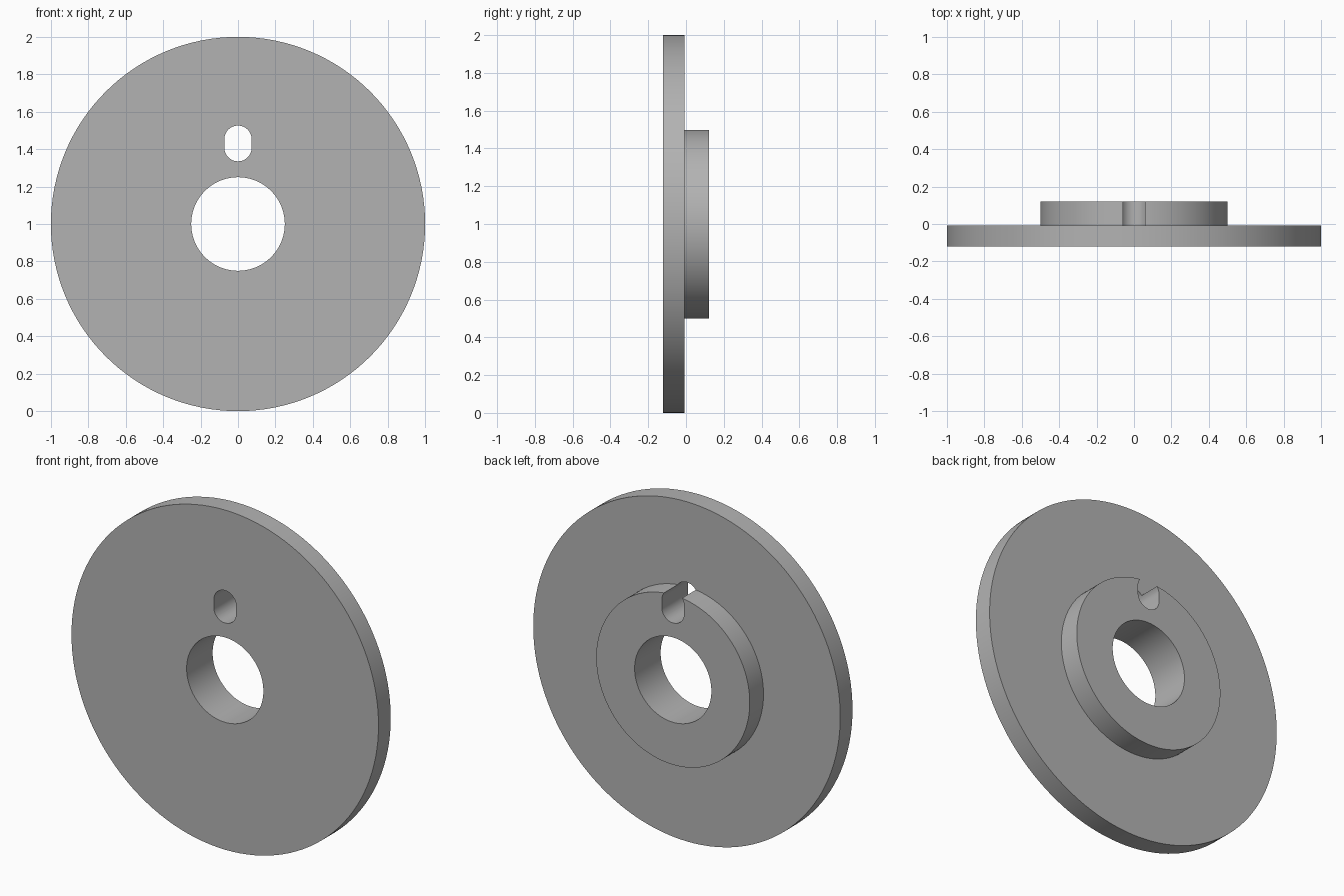
import bpy
import bmesh
from math import pi, cos, sin, radians
from mathutils import Vector, Matrix

cube = bpy.data.objects.get("Cube")
if cube:
    bpy.data.objects.remove(cube, do_unlink=True)

SEGMENTS = 128
CENTRE_Z = 1.0
FRONT, STEP, BACK = -0.121, -0.007, 0.121
DISC_R, HUB_R, BORE_R = 1.0, 0.5, 0.25
SLOT_R, SLOT_LOW, SLOT_HIGH = 0.073, 1.408, 1.453

grey = bpy.data.materials.new("plain grey")
grey.use_nodes = True
colour = (0.45, 0.45, 0.45, 1)
grey.diffuse_color = colour
grey.node_tree.nodes["Principled BSDF"].inputs["Base Color"].default_value = colour


def make_object(name, bm):
    bmesh.ops.recalc_face_normals(bm, faces=bm.faces)
    mesh = bpy.data.meshes.new(name)
    bm.to_mesh(mesh)
    bm.free()
    mesh.materials.append(grey)
    obj = bpy.data.objects.new(name, mesh)
    bpy.context.collection.objects.link(obj)
    return obj


# Disc, hub and bore: one stepped section turned around the y axis
bm = bmesh.new()
section = [(BORE_R, FRONT), (DISC_R, FRONT), (DISC_R, STEP),
           (HUB_R, STEP), (HUB_R, BACK), (BORE_R, BACK)]
verts = [bm.verts.new((r, y, CENTRE_Z)) for r, y in section]
edges = [bm.edges.new((v, verts[(i + 1) % len(verts)])) for i, v in enumerate(verts)]
bmesh.ops.spin(bm, geom=verts + edges, cent=(0, 0, CENTRE_Z), axis=(0, 1, 0),
               angle=2 * pi, steps=SEGMENTS, use_merge=True)
bmesh.ops.remove_doubles(bm, verts=bm.verts, dist=0.0001)
flange = make_object("flanged_disc", bm)

# Round-ended slot cutter, running right through from front to back
bm = bmesh.new()
outline = []
for centre, start in ((SLOT_HIGH, 0), (SLOT_LOW, pi)):
    for i in range(25):
        a = start + pi * i / 24
        outline.append(bm.verts.new((SLOT_R * cos(a), FRONT - 0.1, centre + SLOT_R * sin(a))))
face = bm.faces.new(outline)
extruded = bmesh.ops.extrude_face_region(bm, geom=[face])["geom"]
bmesh.ops.translate(bm, vec=(0, BACK - FRONT + 0.2, 0),
                    verts=[g for g in extruded if isinstance(g, bmesh.types.BMVert)])
cutter = make_object("slot_cutter", bm)
cutter.hide_render = True

# Cut the slot and tidy up
cut = flange.modifiers.new("slot", "BOOLEAN")
cut.operation = "DIFFERENCE"
cut.solver = "EXACT"
cut.object = cutter
bpy.ops.object.select_all(action="DESELECT")
flange.select_set(True)
bpy.context.view_layer.objects.active = flange
bpy.ops.object.modifier_apply(modifier=cut.name)
bpy.data.objects.remove(cutter, do_unlink=True)
bpy.ops.object.shade_smooth_by_angle(angle=radians(30))
